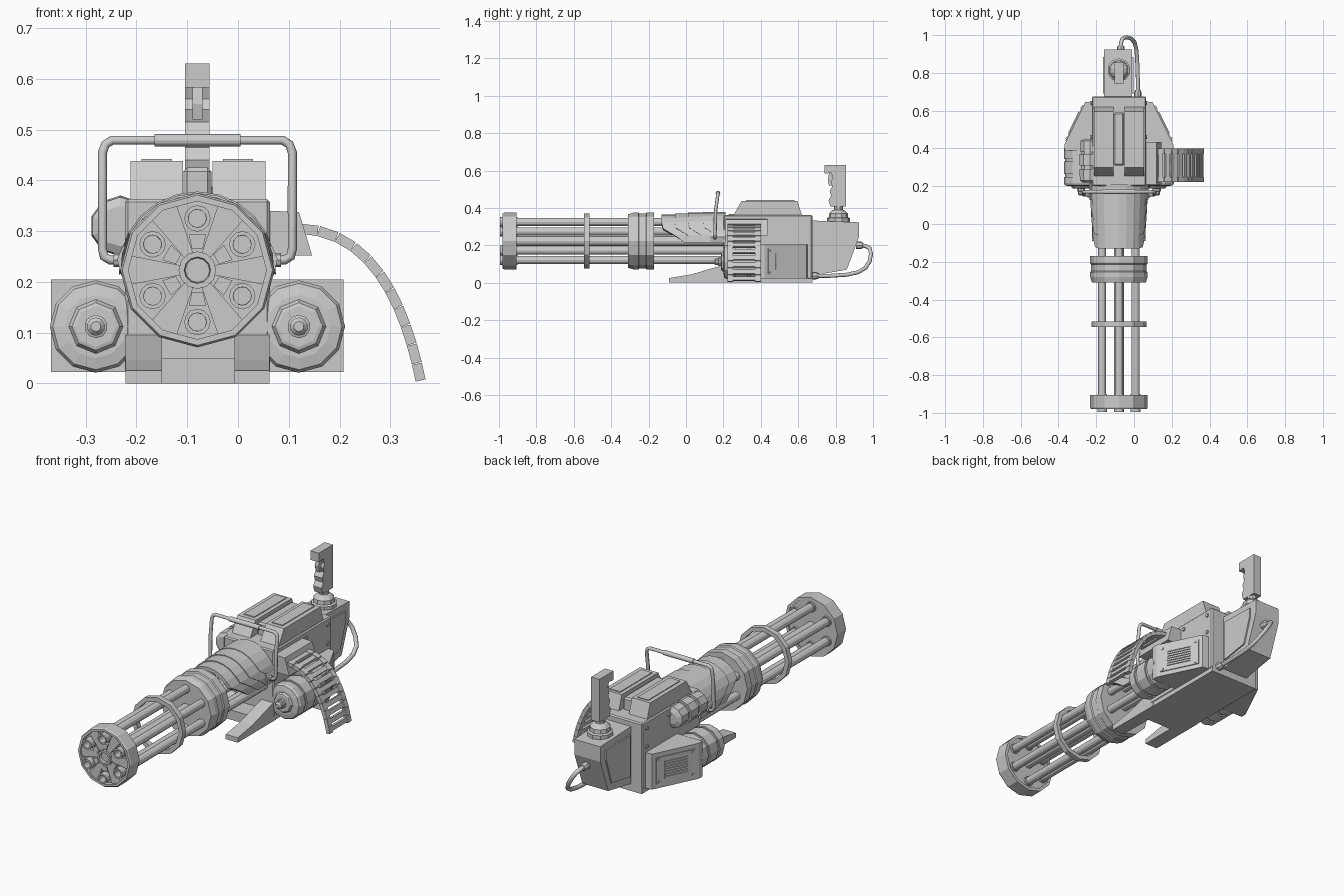
import bpy, bmesh, math
from mathutils import Vector

CX, CZ = -0.08, 0.223          # barrel axis


def finish(name, bm):
    bmesh.ops.recalc_face_normals(bm, faces=bm.faces)
    me = bpy.data.meshes.new(name)
    bm.to_mesh(me)
    bm.free()
    ob = bpy.data.objects.new(name, me)
    bpy.context.collection.objects.link(ob)
    return ob


def prisms(name, axis, items):
    """Extruded profiles; items = (profile, low, high) along the axis."""
    bm = bmesh.new()
    place = {'x': lambda a, b, h: (h, a, b), 'y': lambda a, b, h: (a, h, b),
             'z': lambda a, b, h: (a, b, h)}[axis]
    for prof, lo, hi in items:
        r = [[bm.verts.new(place(a, b, h)) for a, b in prof] for h in (lo, hi)]
        bm.faces.new(r[0])
        bm.faces.new(r[1])
        n = len(prof)
        for i in range(n):
            j = (i + 1) % n
            bm.faces.new((r[0][i], r[0][j], r[1][j], r[1][i]))
    return finish(name, bm)


def rect(a0, a1, b0, b1):
    return [(a0, b0), (a1, b0), (a1, b1), (a0, b1)]


def box(name, x0, x1, y0, y1, z0, z1, bevel=0):
    ob = prisms(name, 'z', [(rect(x0, x1, y0, y1), z0, z1)])
    if bevel:
        m = ob.modifiers.new('bevel', 'BEVEL')
        m.width, m.segments = bevel, 1
    return ob


def lathe(name, c, prof, n=12, hollow=False, axis='y', smooth=False):
    """Rings (position, radius) about an axis through c; hollow closes the profile."""
    bm = bmesh.new()
    rings = []
    for h, r in prof:
        ring = []
        for i in range(n):
            a = math.pi / 2 + 2 * math.pi * i / n
            u, v = r * math.cos(a), r * math.sin(a)
            ring.append(bm.verts.new({'y': (c[0] + u, h, c[1] + v), 'z': (c[0] + u, c[1] + v, h),
                                      'x': (h, c[0] + u, c[1] + v)}[axis]))
        rings.append(ring)
    pairs = list(zip(rings, rings[1:]))
    if hollow:
        pairs.append((rings[-1], rings[0]))
    else:
        bm.faces.new(rings[0])
        bm.faces.new(rings[-1])
    for p, q in pairs:
        for i in range(n):
            j = (i + 1) % n
            bm.faces.new((p[i], p[j], q[j], q[i]))
    return finish(name, bm)


def tube(name, pts, r, res=2):
    cu = bpy.data.curves.new(name, 'CURVE')
    cu.dimensions = '3D'
    cu.bevel_depth, cu.bevel_resolution, cu.use_fill_caps = r, res, True
    sp = cu.splines.new('POLY')
    sp.points.add(len(pts) - 1)
    for p, co in zip(sp.points, pts):
        p.co = (*co, 1)
    ob = bpy.data.objects.new(name, cu)
    bpy.context.collection.objects.link(ob)
    return ob


AX = (CX, CZ)
# barrels with flared hollow muzzles
for k in range(6):
    a = math.radians(90 + 60 * k)
    c = (CX + 0.102 * math.cos(a), CZ + 0.102 * math.sin(a))
    lathe('barrel', c, [(-0.9, 0.017), (-0.995, 0.018), (-0.995, 0.026), (-0.9, 0.026),
                        (-0.9, 0.021), (0.21, 0.021), (0.21, 0.017)], 12, True)
    # spoke between hub and barrel
    d, t = Vector((math.cos(a), math.sin(a))), Vector((-math.sin(a), math.cos(a)))
    o = Vector(AX)
    prisms('muzzle_spoke', 'y', [([tuple(o + d * r + t * w) for r, w in
           ((0.043, 0.011), (0.043, -0.011), (0.07, -0.017), (0.07, 0.017))], -0.975, -0.93)])
    # wedge rib between barrels
    b = a + math.radians(30)
    d, t = Vector((math.cos(b), math.sin(b))), Vector((-math.sin(b), math.cos(b)))
    prisms('muzzle_rib', 'y', [([tuple(o + d * r + t * w) for r, w in
           ((0.035, 0.01), (0.035, -0.01), (0.139, -0.03), (0.139, 0.03))], -0.972, -0.92)])
lathe('centre_shaft', AX, [(-0.93, 0.026), (0.21, 0.026)])
lathe('muzzle_hub', AX, [(-0.91, 0.037), (-0.98, 0.037), (-0.98, 0.026), (-0.965, 0.024)])
lathe('muzzle_disc', AX, [(-0.955, 0.14), (-0.91, 0.14)])
lathe('muzzle_ring', AX, [(-0.98, 0.136), (-0.98, 0.148), (-0.972, 0.152), (-0.905, 0.152), (-0.905, 0.136)], 12, True)
lathe('middle_ring', AX, [(-0.545, 0.146), (-0.517, 0.146), (-0.517, 0.124), (-0.545, 0.124)], 12, True)
lathe('barrel_clamp', AX, [(-0.31, 0.143), (-0.28, 0.152), (-0.255, 0.152), (-0.25, 0.147), (-0.215, 0.147),
                           (-0.21, 0.152), (-0.17, 0.152)], 12)

# overlapping half-shell shroud bands with a swept lower edge
bands = ((-0.13, -0.03, 0.143), (-0.06, 0.05, 0.148), (0.01, 0.13, 0.152), (0.09, 0.21, 0.155))
for y0, y1, r in bands:
    bm = bmesh.new()
    rows = []
    for i in range(13):
        a = math.radians(-3 + 186 * i / 12)
        sweep = 0.12 * (1 - min(1, max(0, math.sin(a)) / 0.5))
        e = min(y1 + sweep, 0.21)
        rows.append([bm.verts.new((CX + q * math.cos(a), y, CZ + q * math.sin(a)))
                     for q, y in ((r, y0 + sweep), (r, e), (r - 0.018, e), (r - 0.018, y0 + sweep))])
    for p, q in zip(rows, rows[1:]):
        for j in range(4):
            k = (j + 1) % 4
            bm.faces.new((p[j], p[k], q[k], q[j]))
    bm.faces.new(rows[0])
    bm.faces.new(rows[-1])
    finish('shroud_band', bm)

# main receiver, base and twin front prongs
box('receiver', -0.223, 0.063, 0.2, 0.675, 0.02, 0.363, 0.006)
box('receiver_base', -0.22, 0.06, 0.2, 0.675, 0.0, 0.03)
prong = [(-0.09, 0), (-0.09, 0.025), (0.03, 0.045), (0.2, 0.095), (0.22, 0.095), (0.22, 0)]
prisms('front_prongs', 'x', [(prong, -0.222, -0.15), (prong, -0.007, 0.062)])
box('prong_bridge', -0.16, 0, 0.1, 0.22, 0.0, 0.05)

# raised top covers and centre rib
cover = [(0.25, 0.355), (0.298, 0.438), (0.595, 0.438), (0.622, 0.355)]
prisms('top_covers', 'x', [(cover, -0.212, -0.108), (cover, -0.05, 0.054)])
box('top_centre_rib', -0.108, -0.052, 0.31, 0.59, 0.35, 0.425, 0.008)
for x in (-0.16, 0.0):
    box('cover_strip', x - 0.03, x + 0.03, 0.32, 0.58, 0.435, 0.442)

# motor pods on both sides, each with a drum, nose bolt and vent panel
for s in (1, -1):
    X = lambda d: CX + s * d
    pod = [(X(d), y) for d, y in ((0.13, 0.39), (0.288, 0.39), (0.288, 0.42), (0.178, 0.645), (0.13, 0.65))]
    prisms('motor_pod', 'z', [(pod, 0.022, 0.205)])
    lathe('motor_drum', (X(0.2), 0.112), [(0.2, 0.062), (0.205, 0.085), (0.215, 0.091), (0.25, 0.091), (0.25, 0.084),
          (0.265, 0.084), (0.265, 0.091), (0.33, 0.091), (0.33, 0.084), (0.345, 0.084), (0.345, 0.091), (0.4, 0.091)], 12)
    lathe('drum_cap', (X(0.2), 0.112), [(0.188, 0.04), (0.19, 0.047), (0.21, 0.06)], 8)
    lathe('nose_bolt', (X(0.2), 0.112), [(0.15, 0.01), (0.158, 0.018), (0.172, 0.018), (0.174, 0.023), (0.2, 0.023)], 10)

    def slab(f0, f1, n0, n1):
        return [(X(0.288 - 0.11 * f + 0.9 * n), 0.42 + 0.225 * f + 0.44 * n)
                for f, n in ((f0, n0), (f1, n0), (f1, n1), (f0, n1))]
    prisms('vent_panel', 'z', [(slab(0.08, 0.92, -0.005, 0.005), 0.045, 0.182)])
    prisms('vent_slats', 'z', [(slab(0.25, 0.75, 0, 0.01), 0.07 + 0.013 * i, 0.078 + 0.013 * i) for i in range(7)])
    for z in (0.055, 0.172):
        prisms('panel_bolts', 'z', [(slab(f, f + 0.04, 0, 0.009), z - 0.005, z + 0.005) for f in (0.12, 0.84)])
    # receiver bolts along the upper side
    for y, z in ((0.64, 0.33), (0.64, 0.235), (0.46, 0.33)):
        lathe('side_bolt', (y, z), [(X(0.135), 0.01), (X(0.15), 0.01)], 8, axis='x')
    # carry handle mount plate
    prisms('handle_mount', 'y', [([(X(0.125), 0.275), (X(0.147), 0.27), (X(0.158), 0.245), (X(0.15), 0.212),
                                   (X(0.125), 0.212)], 0.13, 0.215)])
    lathe('handle_nut', (0.155, 0.243), [(X(0.14), 0.014), (X(0.165), 0.014)], 8, axis='x')

# left side ejector drums
lathe('ejector_drum', (-0.232, 0.31), [(0.22, 0.04), (0.23, 0.057), (0.29, 0.06), (0.29, 0.05), (0.31, 0.05),
                                       (0.31, 0.06), (0.37, 0.06), (0.37, 0.05), (0.385, 0.05), (0.385, 0.057),
                                       (0.44, 0.055), (0.45, 0.03)], 10)
# right side feed chute
prisms('feed_chute', 'y', [([(0.055, 0.34), (0.12, 0.338), (0.146, 0.252), (0.055, 0.252)], 0.21, 0.435)])

# hanging ammunition belt: linked rounds along a curve
P = [Vector(p) for p in ((0.12, 0.305), (0.30, 0.30), (0.36, 0.005))]
curve = lambda t: P[0] * (1 - t) ** 2 + P[1] * 2 * t * (1 - t) + P[2] * t * t
# evenly spaced stations by arc length
fine = [curve(i / 200) for i in range(201)]
total = sum((b - a).length for a, b in zip(fine, fine[1:]))
N, stations, run = 11, [fine[0]], 0
for a, b in zip(fine, fine[1:]):
    run += (b - a).length
    if run >= total * len(stations) / N - 1e-5:
        stations.append(b)
links = []
for p, q in zip(stations, stations[1:]):
    d = q - p
    n = Vector((-d.y, d.x)).normalized()
    quad = lambda f, h: [tuple(p + d * u + n * v) for u, v in ((f, -h), (1 - f, -h), (1 - f, h), (f, h))]
    links += [(quad(0.02, 0.01), 0.222, 0.25), (quad(0.2, 0.009), 0.25, 0.37), (quad(0.02, 0.01), 0.37, 0.4)]
prisms('ammo_belt', 'y', links)

# carry handle with sleeve
half = [(0.14, 0.155, 0.243), (0.172, 0.155, 0.243), (0.184, 0.155, 0.25), (0.187, 0.155, 0.265),
        (0.187, 0.158, 0.38), (0.187, 0.168, 0.455), (0.181, 0.17, 0.471), (0.168, 0.171, 0.479)]
tube('carry_handle', [(CX - d, y, z) for d, y, z in half] + [(CX + d, y, z) for d, y, z in half[::-1]], 0.009)
lathe('handle_sleeve', (0.171, 0.479), [(-0.165, 0.0125), (0.005, 0.0125)], 12, axis='x')

# rear housing with side panels
prisms('rear_housing', 'x', [([(0.66, 0.333), (0.925, 0.323), (0.925, 0.245), (0.86, 0.07), (0.66, 0.035)], -0.158, -0.01)])
panel = [(0.69, 0.295), (0.885, 0.29), (0.885, 0.24), (0.84, 0.105), (0.69, 0.08)]
prisms('rear_panels', 'x', [(panel, -0.165, -0.15), (panel, -0.02, -0.003)])

# upright control grip: base, finger-notched handle, trigger
G = (CX, 0.815)
lathe('grip_base', G, [(0.32, 0.062), (0.345, 0.062), (0.35, 0.052), (0.37, 0.05), (0.385, 0.036), (0.39, 0.025), (0.42, 0.025)],
      10, axis='z')
grip = [(0.74, 0.63), (0.855, 0.63), (0.855, 0.408), (0.772, 0.408), (0.762, 0.44), (0.776, 0.465), (0.768, 0.49),
        (0.782, 0.515), (0.774, 0.54), (0.786, 0.56), (0.776, 0.587), (0.74, 0.583)]
prisms('control_grip', 'x', [(grip, -0.104, -0.056)])
prisms('trigger', 'x', [([(0.79, 0.59), (0.765, 0.585), (0.758, 0.55), (0.764, 0.52), (0.79, 0.52)], -0.09, -0.07)])

# rear cable and its end sockets
cable = [(-0.07, 0.92, 0.2), (-0.069, 0.96, 0.197), (-0.06, 0.982, 0.185), (-0.04, 0.989, 0.155), (-0.015, 0.982, 0.115),
         (0.004, 0.96, 0.08), (0.013, 0.92, 0.056), (0.017, 0.86, 0.043), (0.02, 0.77, 0.037), (0.02, 0.67, 0.037)]
tube('rear_cable', cable, 0.011)
lathe('cable_socket_upper', (-0.07, 0.2), [(0.91, 0.02), (0.937, 0.02), (0.945, 0.014)], 8)
lathe('cable_socket_lower', (0.02, 0.037), [(0.67, 0.02), (0.695, 0.02), (0.71, 0.014)], 8)
